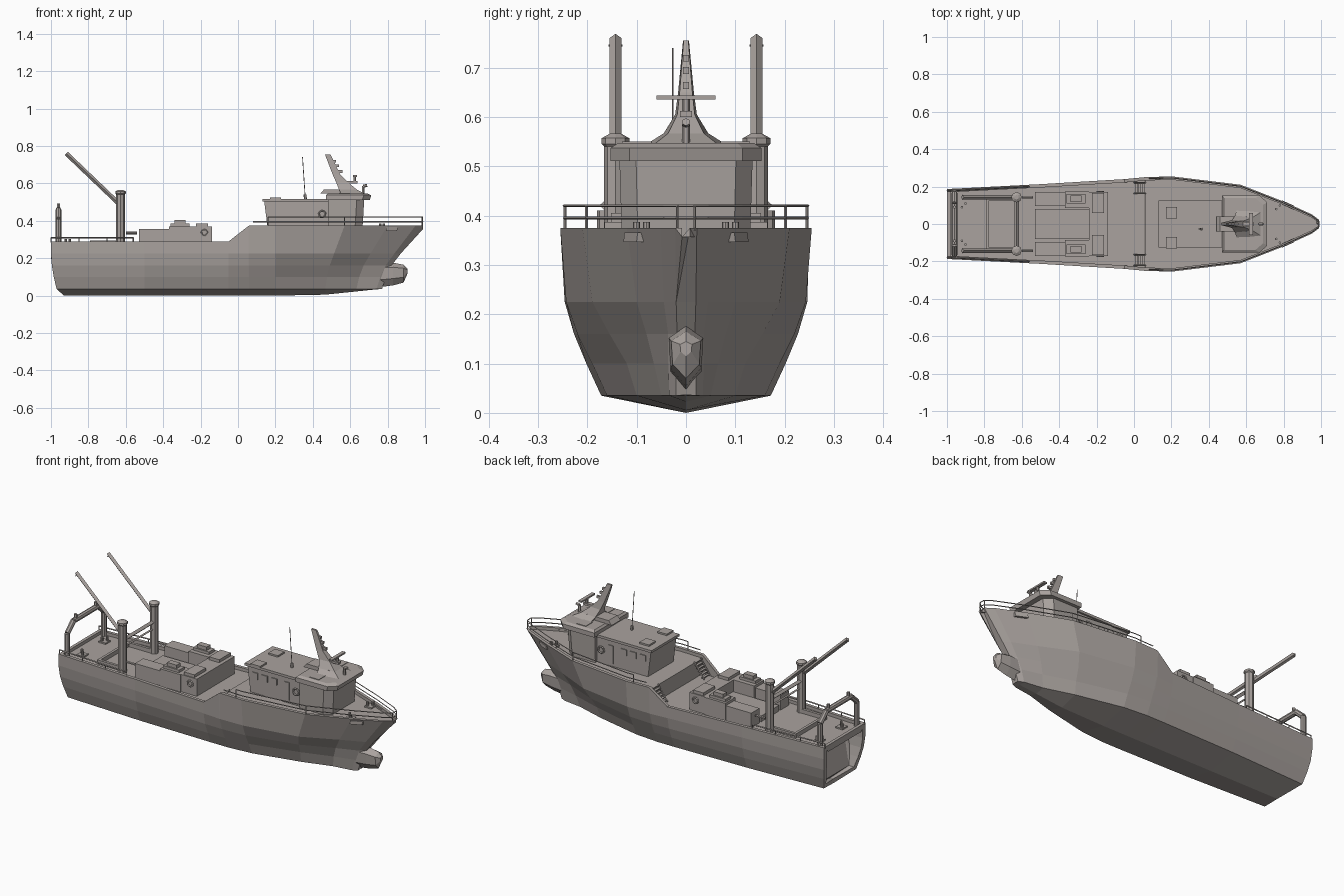
import bpy, bmesh, math
from mathutils import Vector

if "Cube" in bpy.data.objects:
    bpy.data.objects.remove(bpy.data.objects["Cube"], do_unlink=True)

grey = bpy.data.materials.new("warm_grey_paint")
grey.use_nodes = True
COLOUR = (0.40, 0.365, 0.345, 1)
grey.diffuse_color = COLOUR
grey.node_tree.nodes["Principled BSDF"].inputs["Base Color"].default_value = COLOUR


def finish(name, bm):
    bmesh.ops.recalc_face_normals(bm, faces=bm.faces)
    mesh = bpy.data.meshes.new(name)
    bm.to_mesh(mesh)
    bm.free()
    mesh.materials.append(grey)
    ob = bpy.data.objects.new(name, mesh)
    bpy.context.collection.objects.link(ob)
    return ob


def loft(name, rings):
    """Skin closed rings of points and cap both ends."""
    bm = bmesh.new()
    rows = [[bm.verts.new(p) for p in ring] for ring in rings]
    n = len(rows[0])
    for a, b in zip(rows, rows[1:]):
        for i in range(n):
            j = (i + 1) % n
            bm.faces.new((a[i], a[j], b[j], b[i]))
    caps = [bm.faces.new(rows[0]), bm.faces.new(rows[-1])]
    bmesh.ops.triangulate(bm, faces=[f for f in caps if len(f.verts) > 8])
    return finish(name, bm)


def side_prism(name, profile, y0, y1):
    return loft(name, [[(x, y, z) for x, z in profile] for y in (y0, y1)])


def box(name, x0, x1, y0, y1, z0, z1):
    return side_prism(name, [(x0, z0), (x1, z0), (x1, z1), (x0, z1)], y0, y1)


def bar(name, points, r, sides=6):
    """Straight bars joined along a path."""
    bm = bmesh.new()
    for a, b in zip(points, points[1:]):
        a, b = Vector(a), Vector(b)
        new = bmesh.ops.create_cone(bm, cap_ends=True, segments=sides, radius1=r,
                                    radius2=r, depth=(b - a).length)["verts"]
        turn = (b - a).to_track_quat("Z", "Y")
        for v in new:
            v.co = turn @ v.co + (a + b) / 2
    return finish(name, bm)


def ring(name, x, y, z, radius):
    pts = [(x + radius * math.cos(t * math.pi / 5), y, z + radius * math.sin(t * math.pi / 5))
           for t in range(11)]
    return bar(name, pts, 0.005, 5)


# Hull: half breadths per station, deck edge down to chine
STATIONS = [-1, -.5, -.05, .055, .06, .2, .57, .8, .95, .99]
EDGE = [.187, .213, .24, .25, .25, .255, .21, .12, .052, .022]
SHEER = [.29] * 3 + [.372] + [.375] * 6
DECK = [.272] * 4 + [.357] * 6
LEVELS = [(.225, .87, -1, [.187, .212, .238, .246, .246, .243, .19, .1, .045, .02]),
          (.16, .82, -.995, [.18, .205, .225, .227, .227, .22, .155, .08, .036, .018]),
          (.1, .79, -.985, [.165, .19, .202, .202, .202, .19, .12, .065, .036, .02]),
          (.035, .77, -.97, [.145, .165, .172, .172, .172, .16, .1, .05, .034, .02])]


def raked(x, stem, stern):
    if x > .2:
        return .2 + (x - .2) * (stem - .2) / .79
    return stern if x == -1 else x


def half(x):
    for i in range(len(STATIONS) - 1):
        if x <= STATIONS[i + 1]:
            t = (x - STATIONS[i]) / (STATIONS[i + 1] - STATIONS[i])
            return EDGE[i] + t * (EDGE[i + 1] - EDGE[i])
    return EDGE[-1]


rings = []
for i, x in enumerate(STATIONS):
    inner = max(EDGE[i] - .018, .008)
    side = [(x, inner, DECK[i]), (x, inner, SHEER[i]), (x, EDGE[i], SHEER[i])]
    side += [(raked(x, stem, stern), w[i], z) for z, stem, stern, w in LEVELS]
    keel = (raked(x, .77, -.93), 0, max(0, .03 * (x - .5) / .4))
    rings.append(side + [keel] + [(px, -py, pz) for px, py, pz in reversed(side)])

# Transom is inset, then its upper part pushed in to form the slipway
frame = [(x, y * .86, .155 + (z - .155) * .84) for x, y, z in rings[0]]
slip = [(x + .01 + z * .4, y, z) for x, y, z in frame]
loft("hull", [slip, frame] + rings)
box("stern_bulwark", -1, -.982, -.18, .18, .268, .29)

# Bulbous bow
bulb = [(.68, .036, .035, .175), (.83, .035, .055, .176), (.885, .03, .07, .165), (.905, .012, .115, .145)]
loft("bulbous_bow", [[(x, 0, top), (x, w, top - .2 * (top - low)), (x, w * .9, low + .3 * (top - low)),
                      (x, 0, low), (x, -w * .9, low + .3 * (top - low)), (x, -w, top - .2 * (top - low))]
                     for x, w, low, top in bulb])

# Accommodation house and wheelhouse
side_prism("aft_house", [(.16, .35), (.5, .35), (.5, .505), (.14, .505)], -.115, .115)
box("aft_house_roof", .13, .5, -.125, .125, .503, .517)


def wheel_ring(front, w, z, back=.48):
    return [(back, -w, z), (front - .04, -w, z), (front, -w * .75, z),
            (front, w * .75, z), (front - .04, w, z), (back, w, z)]


loft("wheelhouse", [wheel_ring(.665, .13, .35), wheel_ring(.675, .135, .515)])
loft("wheelhouse_roof", [wheel_ring(.705, .153, .511, .47),
                         wheel_ring(.712, .153, .537, .47), wheel_ring(.69, .138, .547, .48)])
side_prism("mast_plinth", [(.44, .545), (.66, .545), (.6, .568), (.46, .568)], -.04, .04)
for y in (-.1, .06):
    box("house_roof_hatch", .17, .23, y - .03, y + .03, .515, .526)
for s in (-1, 1):
    box("wheelhouse_roof_hatch", .54, .6, s * .1 - .03, s * .1 + .03, .54, .55)
    for x in (.19, .25, .31):
        box("house_window", x - .018, x + .018, s * .113, s * .12, .44, .475)
    box("house_door", .375, .405, s * .113, s * .12, .375, .475)
    ring("lifebuoy", .45, s * .121, .435, .018)

# Raked mast with radar, lamps and aerial
spine = [(.55, .68, .08, .545), (.54, .635, .045, .567), (.525, .59, .022, .605),
         (.505, .545, .016, .65), (.465, .495, .006, .755)]
loft("mast", [[(a, -w, z), (b, -w * .8, z), (b, w * .8, z), (a, w, z)] for a, b, w, z in spine])
box("radar_bracket", .54, .64, -.012, .012, .6, .612)
bar("radar_post", [(.625, 0, .6), (.625, 0, .64)], .008)
box("radar_scanner", .615, .635, -.06, .06, .635, .644)
for x, z in [(.51, .72), (.525, .695), (.545, .665)]:
    box("mast_lamp", x - .03, x + .015, -.006, .006, z - .008, z + .006)
bar("searchlight", [(.67, 0, .545), (.67, 0, .585), (.69, 0, .59)], .008)
bar("aerial", [(.36, -.027, .515), (.345, -.027, .74)], .002)
bar("aerial_base", [(.36, -.027, .515), (.359, -.027, .54)], .008)

# Midship deckhouse wrapped round the cargo hatch
box("forward_deckhouse", -.24, -.14, -.17, .17, .265, .37)
box("cargo_hatch", -.53, -.24, -.08, .08, .265, .305)
for s in (-1, 1):
    def mid(name, x0, x1, y0, y1, z0, z1):
        box(name, x0, x1, s * y0, s * y1, z0, z1)
    mid("side_deckhouse", -.53, -.37, .095, .17, .265, .355)
    mid("side_deckhouse_raised", -.37, -.24, .085, .175, .265, .37)
    mid("vent_base", -.36, -.26, .11, .16, .37, .385)
    mid("vent_cover", -.34, -.28, .118, .152, .385, .405)
    mid("deckhouse_hatch", -.225, -.16, .06, .165, .37, .387)
    ring("deckhouse_lifebuoy", -.18, s * .173, .335, .016)
    # Aft hold coaming
    mid("hold_coaming", -.79, -.62, .125, .14, .265, .295)
    # Derrick post and boom
    loft("derrick_post", [[(-.628 + r * math.cos(k * math.pi / 4), s * .143 + r * math.sin(k * math.pi / 4), z)
                           for k in range(8)]
                          for r, z in [(.023, .265), (.023, .54), (.028, .545), (.028, .557), (.012, .566)]])
    bar("derrick_boom", [(-.63, s * .143, .485), (-.918, s * .143, .76)], .012, 4)
    bar("boom_pin", [(-.915, s * .143 - .014, .745), (-.915, s * .143 + .014, .745)], .002)
    bar("boom_winch", [(-.6, s * .143, .335), (-.54, s * .143, .335)], .007)
    # Stairs from the main deck to the raised deck
    for k in range(6):
        x, z = .005 + k * .01, .286 + k * .0145
        mid("stair_tread", x, x + .014, .165, .22, z - .006, z)
    for y in (.164, .221):
        bar("stair_rail", [(0, s * y, .276), (.062, s * y, .362)], .004, 4)
    # Mooring bollards fore and aft
    for x, y, z in [(-.91, .1, .272), (.77, .09, .357)]:
        mid("bollard_base", x - .022, x + .022, y - .022, y + .022, z - .005, z + .008)
        for d in (-.01, .01):
            bar("bollard", [(x + d, s * (y + d), z), (x + d, s * (y + d), z + .03)], .007, 8)
    # Anchor chock follows the flare of the bow
    loft("anchor_chock", [[(x, s * (half(x) - .02), z), (x, s * (half(x) + .003), z),
                           (x + .06, s * (half(x + .06) + .003), z), (x + .06, s * (half(x + .06) - .02), z)]
                          for x, z in [(.79, .346), (.795, .366)]])
    # Aft bulwark rail
    run = [-1, -.85, -.7, -.56]
    bar("aft_rail", [(x, s * (half(x) - .009), .31) for x in run], .004, 4)
    for x in run:
        bar("aft_stanchion", [(x, s * (half(x) - .009), .285), (x, s * (half(x) - .009), .31)], .003, 4)

box("hold_coaming_aft", -.79, -.775, -.14, .14, .265, .295)
bar("derrick_crossbar", [(-.628, -.143, .45), (-.628, .143, .45)], .012, 4)
bar("derrick_lower_bar", [(-.628, -.143, .41), (-.628, .143, .41)], .006, 4)

# Stern gantry
bar("stern_gantry", [(-.96, -.165, .265), (-.96, -.165, .41), (-.96, -.11, .46),
                     (-.96, .11, .46), (-.96, .165, .41), (-.96, .165, .265)], .015, 8)
for s in (-1, 1):
    bar("gantry_block", [(-.96, s * .09, .46), (-.96, s * .09, .492)], .009, 6)

# Open rails round the raised deck, meeting at the bow
for z, start in [(.395, .08), (.42, .16)]:
    xs = [start, .2, .4, .57, .7, .8, .9, .95, .988]
    right = [(x, -max(half(x) - .008, .006), z) for x in xs]
    bar("bow_rail", right + [(x, -y, z) for x, y, z in reversed(right)], .003, 4)
for x in (.16, .57, .985):
    for s in (-1, 1):
        y = s * max(half(x) - .008, .004)
        bar("rail_stanchion", [(x, y, .37), (x, y, .42)], .003, 4)
